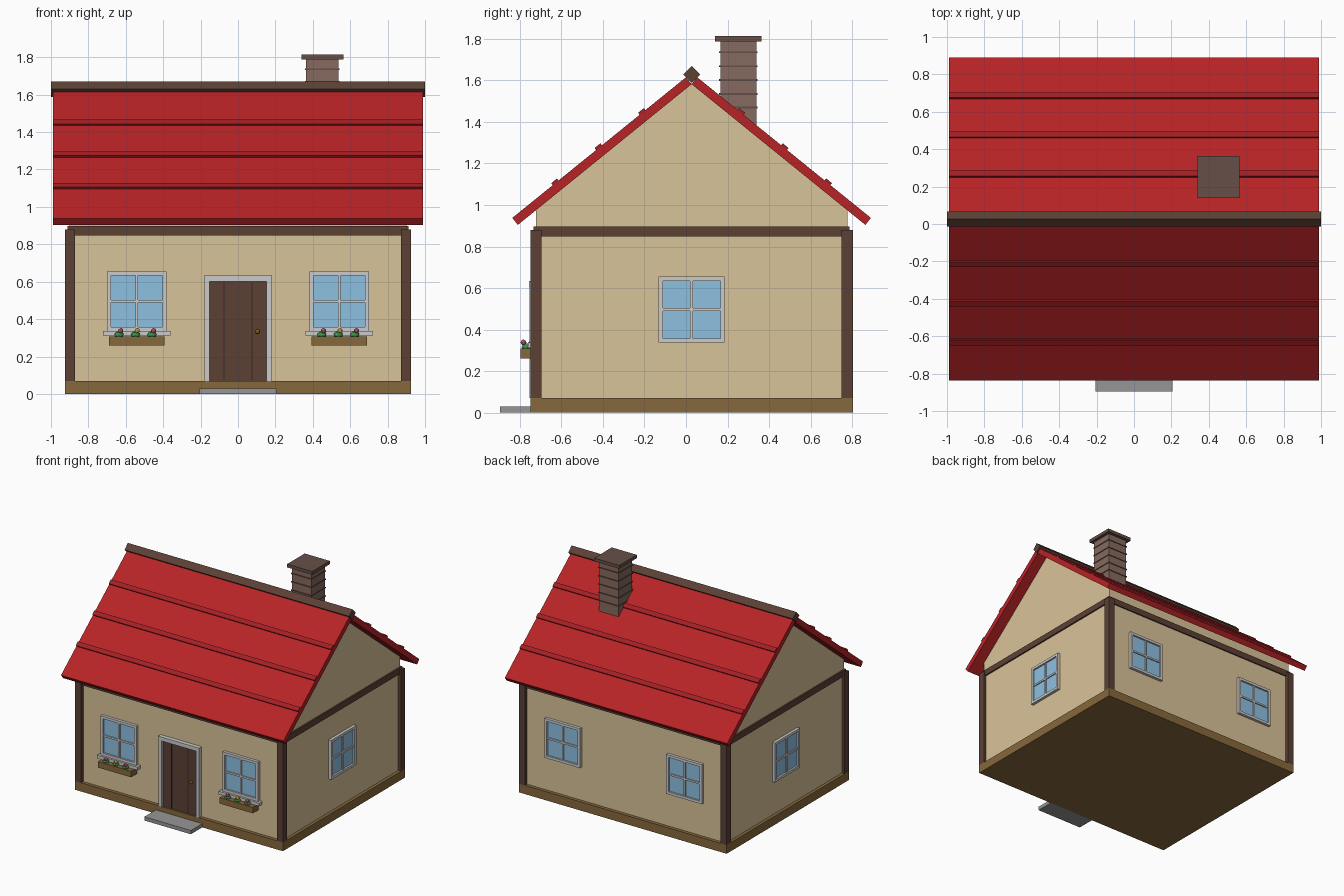
import bpy, bmesh
from math import radians, sin, cos, pi
from mathutils import Matrix, Vector

if "Cube" in bpy.data.objects:
    bpy.data.objects.remove(bpy.data.objects["Cube"])

CY = 0.027                       # depth of the ridge line
WX, WY = 0.90, 0.75              # wall half sizes
PITCH = radians(39)
mats = {}


def paint(ob, key, hexcol):
    if key not in mats:
        m = bpy.data.materials.new(key)
        rgb = [int(hexcol[i:i + 2], 16) / 255 for i in (0, 2, 4)]
        m.diffuse_color = [c ** 2.2 for c in rgb] + [1]
        m.use_nodes = True
        m.node_tree.nodes["Principled BSDF"].inputs["Base Color"].default_value = m.diffuse_color
        mats[key] = m
    ob.data.materials.append(mats[key])


CREAM, TIMBER, BASE = ("cream", "D8C297"), ("timber", "5C4338"), ("base_wood", "86683F")
RED, BAND, WHITE = ("red", "B6282A"), ("dark_red", "A02428"), ("white", "DCDCDC")
GLASS, STONE, BRICK = ("glass", "8CC0E0"), ("stone", "959595"), ("brick", "84695F")
CAP, GOLD, GREEN = ("cap", "665049"), ("gold", "A8842C"), ("green", "3F9A4A")
PINK, YELLOW = ("pink", "C85080"), ("yellow", "D8B040")


def finish(name, bm, col):
    bmesh.ops.recalc_face_normals(bm, faces=bm.faces)
    me = bpy.data.meshes.new(name)
    bm.to_mesh(me)
    bm.free()
    ob = bpy.data.objects.new(name, me)
    bpy.context.collection.objects.link(ob)
    paint(ob, *col)
    return ob


def boxes(name, ranges, col, mat=Matrix()):
    """One object from boxes given as (x0, x1, y0, y1, z0, z1)."""
    bm = bmesh.new()
    for x0, x1, y0, y1, z0, z1 in ranges:
        c = Vector((x0 + x1, y0 + y1, z0 + z1)) / 2
        bmesh.ops.create_cube(bm, size=1, matrix=mat @ Matrix.Translation(c)
                              @ Matrix.Diagonal((x1 - x0, y1 - y0, z1 - z0, 1)))
    return finish(name, bm, col)


def ball(name, loc, scale, col):
    bm = bmesh.new()
    bmesh.ops.create_icosphere(bm, subdivisions=2, radius=1,
                               matrix=Matrix.Translation(loc) @ Matrix.Diagonal((*scale, 1)))
    return finish(name, bm, col)


def prism(name, profile, hx, col):
    """Extrude a (y, z) profile along x from -hx to hx."""
    bm = bmesh.new()
    f = bm.faces.new([bm.verts.new((-hx, CY + y, z)) for y, z in profile])
    ext = bmesh.ops.extrude_face_region(bm, geom=[f], use_keep_orig=True)
    moved = [v for v in ext["geom"] if isinstance(v, bmesh.types.BMVert)]
    bmesh.ops.translate(bm, verts=moved, vec=(2 * hx, 0, 0))
    return finish(name, bm, col)


# Walls with gables, base, corner posts, top beam
RIDGE = 1.582
shoulder = RIDGE - WY * sin(PITCH) / cos(PITCH) + 0.005
prism("walls", [(-WY, 0.03), (WY, 0.03), (WY, shoulder), (0, RIDGE + 0.005), (-WY, shoulder)], WX, CREAM)
boxes("base_plinth", [(-0.925, 0.925, CY - 0.777, CY + 0.777, 0, 0.07)], BASE)
for sx in (-1, 1):
    for sy in (-1, 1):
        x, y = sx * 0.898, CY + sy * 0.75
        boxes("corner_post", [(x - 0.027, x + 0.027, y - 0.027, y + 0.027, 0.07, 0.88)], TIMBER)
yf, yb = CY - 0.761, CY + 0.761
boxes("top_beam", [(-0.912, 0.912, yf, yf + 0.04, 0.848, 0.897),
                   (-0.912, 0.912, yb - 0.04, yb, 0.848, 0.897),
                   (-0.912, -0.872, yf + 0.04, yb - 0.04, 0.848, 0.897),
                   (0.872, 0.912, yf + 0.04, yb - 0.04, 0.848, 0.897)], TIMBER)

# Roof slopes with overlapping bands; local -y runs down the slope
LEN, THICK = 1.077, 0.043
for side, turn in (("front", 0), ("back", pi)):
    m = (Matrix.Translation((0, CY, RIDGE)) @ Matrix.Rotation(turn, 4, 'Z')
         @ Matrix.Rotation(PITCH, 4, 'X'))
    boxes(side + "_roof", [(-0.99, 0.99, -LEN, 0, 0, THICK)], RED, m)
    boxes(side + "_roof_bands", [(-0.99, 0.99, -LEN * k / 4 - 0.018, -LEN * k / 4 + 0.018,
                                  THICK - 0.01, THICK + 0.012) for k in (1, 2, 3)], BAND, m)

# Ridge beam turned on its corner
d = 0.041
prism("ridge_beam", [(-d, 1.629), (0, 1.629 - d), (d, 1.629), (0, 1.629 + d)], 1.0, TIMBER)

# Chimney


def square(h, z0, z1):
    return (0.451 - h, 0.451 + h, 0.252 - h, 0.252 + h, z0, z1)


boxes("chimney", [square(0.087, 1.2, 1.79)], BRICK)
boxes("chimney_courses", [square(0.092, z - 0.004, z + 0.004)
                          for z in (1.47, 1.535, 1.602, 1.669, 1.736)], CAP)
boxes("chimney_cap", [square(0.112, 1.788, 1.814)], CAP)


def window(name, loc, turn):
    """Window facing local -y, with its back on the wall plane."""
    m = Matrix.Translation(loc) @ Matrix.Rotation(turn, 4, 'Z')
    h, i, b = 0.159, 0.138, 0.007
    boxes(name + "_frame", [(-h, -i, -0.023, 0.01, -h, h), (i, h, -0.023, 0.01, -h, h),
                            (-i, i, -0.023, 0.01, i, h), (-i, i, -0.023, 0.01, -h, -i),
                            (-b, b, -0.018, 0.01, -i, i),
                            (-i, -b, -0.018, 0.01, -b, b), (b, i, -0.018, 0.01, -b, b)], WHITE, m)
    boxes(name + "_glass", [(-i, i, -0.009, 0.005, -i, i)], GLASS, m)


WZ = 0.496
for sx in (-1, 1):
    window("front_window", (sx * 0.542, CY - WY, WZ), 0)
    window("back_window", (sx * 0.542, CY + WY, WZ), pi)
    window("side_window", (sx * WX, CY, WZ), sx * pi / 2)

    # Sill, flower box and flowers under each front window
    cx = sx * 0.542
    boxes("window_sill", [(cx - 0.18, cx + 0.18, -0.762, -0.72, 0.312, 0.337)], WHITE)
    boxes("flower_box", [(cx - 0.148, cx + 0.148, -0.797, -0.72, 0.26, 0.308)], BASE)
    for k, col in ((-1, PINK), (0, YELLOW), (1, PINK)):
        x = cx + k * 0.088
        ball("leaves", (x - 0.006, -0.77, 0.316), (0.025, 0.022, 0.018), GREEN)
        ball("blossom", (x + 0.003, -0.783, 0.338), (0.014, 0.014, 0.014), col)

# Door with frame, plank grooves, knob and step
y = CY - WY
boxes("door_frame", [(-0.18, -0.152, y - 0.03, y + 0.01, 0.07, 0.602),
                     (0.152, 0.18, y - 0.03, y + 0.01, 0.07, 0.602),
                     (-0.183, 0.183, y - 0.033, y + 0.01, 0.602, 0.633)], WHITE)
boxes("door", [(-0.152, 0.152, y - 0.016, y + 0.01, 0.07, 0.602)], TIMBER)
boxes("door_grooves", [(x - 0.003, x + 0.003, y - 0.019, y, 0.075, 0.598)
                       for x in (-0.075, 0.075)], ("groove", "3C2B25"))
ball("door_knob", (0.105, y - 0.026, 0.333), (0.012, 0.012, 0.012), GOLD)
boxes("door_step", [(-0.207, 0.207, -0.895, -0.745, 0, 0.03)], STONE)
